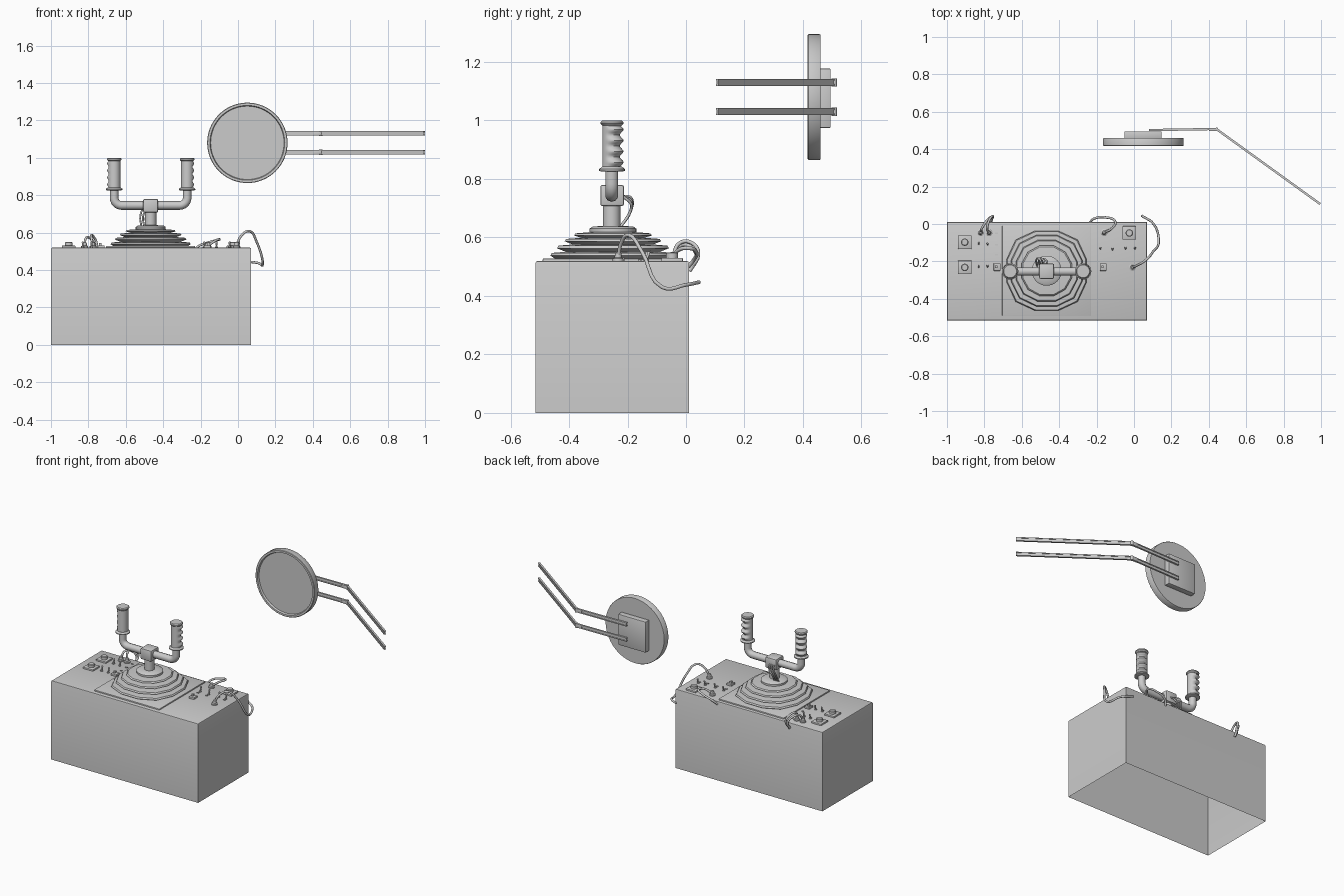
import bpy, bmesh, math
from math import sin, cos, pi, radians
from mathutils import Vector

if "Cube" in bpy.data.objects:
    bpy.data.objects.remove(bpy.data.objects["Cube"])

CX, CY, TOP = -0.467, -0.25, 0.52


def finish(name, bm, smooth=True):
    bmesh.ops.recalc_face_normals(bm, faces=bm.faces[:])
    me = bpy.data.meshes.new(name)
    bm.to_mesh(me)
    bm.free()
    ob = bpy.data.objects.new(name, me)
    bpy.context.collection.objects.link(ob)
    if smooth:
        bpy.ops.object.select_all(action='DESELECT')
        ob.select_set(True)
        bpy.context.view_layer.objects.active = ob
        bpy.ops.object.shade_smooth_by_angle(angle=radians(35))
    return ob


def box(name, lo, hi, bevel=0):
    bm = bmesh.new()
    bmesh.ops.create_cube(bm, size=1)
    for v in bm.verts:
        v.co = [(a + b) / 2 + c * (b - a) for a, b, c in zip(lo, hi, v.co)]
    if bevel:
        bmesh.ops.bevel(bm, geom=bm.edges[:], offset=bevel, segments=2,
                        affect='EDGES', profile=0.5)
    return finish(name, bm)


def loft(name, rings, smooth=True):
    bm = bmesh.new()
    rows = [[bm.verts.new(p) for p in r] for r in rings]
    n = len(rows[0])
    for a, b in zip(rows, rows[1:]):
        for i in range(n):
            j = (i + 1) % n
            bm.faces.new((a[i], a[j], b[j], b[i]))
    bm.faces.new(rows[0])
    bm.faces.new(rows[-1])
    return finish(name, bm, smooth)


def lathe(name, profile, loc, n=24, rot=(0, 0, 0)):
    ob = loft(name, [[(r * cos(2 * pi * i / n), r * sin(2 * pi * i / n), z)
                      for i in range(n)] for r, z in profile])
    ob.location, ob.rotation_euler = loc, rot
    return ob


def tube(name, pts, r, bezier=True):
    cu = bpy.data.curves.new(name, 'CURVE')
    cu.dimensions, cu.bevel_depth, cu.bevel_resolution = '3D', r, 3
    cu.use_fill_caps, cu.resolution_u = True, 5
    sp = cu.splines.new('BEZIER' if bezier else 'POLY')
    if bezier:
        sp.bezier_points.add(len(pts) - 1)
        for b, p in zip(sp.bezier_points, pts):
            b.co, b.handle_left_type, b.handle_right_type = p, 'AUTO', 'AUTO'
    else:
        sp.points.add(len(pts) - 1)
        for b, p in zip(sp.points, pts):
            b.co = (*p, 1)
    ob = bpy.data.objects.new(name, cu)
    bpy.context.collection.objects.link(ob)
    bpy.ops.object.select_all(action='DESELECT')
    ob.select_set(True)
    bpy.context.view_layer.objects.active = ob
    bpy.ops.object.convert(target='MESH')
    return bpy.context.view_layer.objects.active


# console box, open underneath, softened top edges
bm = bmesh.new()
bmesh.ops.create_cube(bm, size=1)
for v in bm.verts:
    v.co = (-0.465 + v.co.x * 1.07, -0.2525 + v.co.y * 0.525, (v.co.z + 0.5) * TOP)
bmesh.ops.delete(bm, geom=[f for f in bm.faces if f.normal.z < -0.9], context='FACES_ONLY')
bmesh.ops.bevel(bm, geom=[e for e in bm.edges if min(v.co.z for v in e.verts) > 0.5],
                offset=0.008, segments=2, affect='EDGES', profile=0.5)
finish("console_box", bm)

# bellows plate and folded bellows (12-sided, square-shouldered)
box("bellows_plate", (-0.705, -0.49, TOP - 0.01), (-0.23, -0.01, TOP + 0.008), 0.003)
folds = [(0.20, 0.526), (0.218, 0.538), (0.213, 0.547), (0.165, 0.551), (0.195, 0.563),
         (0.19, 0.572), (0.14, 0.576), (0.168, 0.587), (0.163, 0.595), (0.11, 0.599),
         (0.137, 0.607), (0.13, 0.614), (0.07, 0.619)]
rings = []
for r, z in folds:
    ring = []
    for q in range(4):
        for a, k in ((16, 1.0), (45, 1 + 0.45 * max(r - 0.1, 0)), (74, 1.0)):
            t, k = radians(a + 90 * q), k * 1.02
            ring.append((CX + r * k * cos(t), CY + r * k * sin(t), z))
    rings.append(ring)
loft("bellows", rings)
lathe("bellows_collar", [(0.07, 0.612), (0.08, 0.618), (0.08, 0.63), (0.07, 0.637), (0.03, 0.64)],
      (CX, CY, 0), 32)

# steering column and head block
lathe("column", [(0.03, 0.62), (0.03, 0.73)], (CX, -0.254, 0))
box("column_head", (CX - 0.04, -0.293, 0.707), (CX + 0.04, -0.212, 0.78), 0.008)
for i, x in enumerate((-0.025, -0.01, 0.005)):
    tube("column_cable", [(CX + x, -0.215, 0.74), (CX + x - 0.012, -0.188, 0.735 - 0.01 * i),
                          (CX + x - 0.03, -0.19, 0.69), (CX + x - 0.025, -0.225, 0.635)], 0.005)

# handlebar with rounded elbows
arc = [(0.155 + 0.04 * sin(t), 0.785 - 0.04 * cos(t)) for t in [k * pi / 12 for k in range(7)]]
half = [(x, z) for x, z in arc] + [(0.195, 0.85)]
path = [(CX - x, CY - 0.004, z) for x, z in reversed(half)] + [(CX + x, CY - 0.004, z) for x, z in half]
bar = tube("handlebar", path, 0.023, False)

# grips with finger waves facing outwards and back
for side in (-1, 1):
    gx, n = CX + side * 0.195, 24
    face = radians(90 - side * 35)
    rings = []
    for k in range(33):
        z = 0.838 + 0.15 * k / 32
        wave = 0.008 * cos(2 * pi * 4 * k / 32 + pi)
        ring = []
        for i in range(n):
            t = 2 * pi * i / n
            r = 0.033 + wave * max(cos(t - face), 0)
            ring.append((gx + r * cos(t), CY - 0.003 + r * sin(t), z))
        rings.append(ring)
    loft("grip", rings)
    lathe("grip_flange", [(0.036, 0.825), (0.044, 0.828), (0.044, 0.834), (0.034, 0.842)],
          (gx, CY - 0.003, 0))
    lathe("grip_cap", [(0.032, 0.982), (0.039, 0.989), (0.039, 0.995), (0.034, 1.0)],
          (gx, CY - 0.003, 0))

# square push buttons
for x, y in ((-0.905, -0.097), (-0.905, -0.232), (-0.025, -0.048)):
    box("button_base", (x - 0.036, y - 0.036, TOP - 0.005), (x + 0.036, y + 0.036, TOP + 0.01), 0.002)
    lathe("button", [(0.02, 0), (0.02, 0.026), (0.016, 0.029)], (x, y, TOP), 20)

# toggle switches
for x, y in ((-0.83, -0.109), (-0.783, -0.112), (-0.83, -0.233), (-0.783, -0.231),
             (-0.18, -0.135), (-0.115, -0.14), (-0.045, -0.135), (0.005, -0.135)):
    lathe("switch_nut", [(0.009, -0.004), (0.009, 0.006)], (x, y, TOP), 6)
    lathe("switch_lever", [(0.003, 0), (0.0055, 0.03), (0.004, 0.033)], (x, y, TOP), 10,
          (radians(-15), 0, 0))

# small indicators and slide blocks
for x, y in ((-0.735, -0.05), (-0.735, -0.11), (-0.735, -0.165),
             (-0.18, -0.158), (-0.115, -0.16), (-0.045, -0.16), (0.005, -0.15)):
    box("indicator", (x - 0.007, y - 0.004, TOP - 0.002), (x + 0.007, y + 0.004, TOP + 0.004))
for x in (-0.732, -0.165):
    box("slide_block", (x - 0.018, -0.25, TOP - 0.002), (x + 0.018, -0.21, TOP + 0.012), 0.002)
    box("slide_tab", (x - 0.01, -0.236, TOP), (x + 0.002, -0.222, TOP + 0.025))

# cable sockets and loose cables
cables = [
    [(-0.82, -0.046, 0.53), (-0.812, -0.02, 0.572), (-0.785, 0.02, 0.565), (-0.765, 0.036, 0.53), (-0.762, 0.012, 0.485)],
    [(-0.775, -0.046, 0.53), (-0.785, -0.02, 0.582), (-0.772, 0.025, 0.578), (-0.755, 0.042, 0.54), (-0.765, 0.012, 0.49)],
    [(-0.16, -0.046, 0.53), (-0.115, -0.02, 0.56), (-0.1, 0.012, 0.563), (-0.15, 0.035, 0.55), (-0.215, 0.028, 0.525), (-0.235, 0.008, 0.5)],
    [(-0.008, -0.232, 0.53), (0.015, -0.222, 0.58), (0.06, -0.195, 0.608), (0.1, -0.15, 0.55), (0.132, -0.082, 0.43),
     (0.105, 0.0, 0.438), (0.04, 0.045, 0.447)]]
for c in cables:
    lathe("cable_socket", [(0.019, -0.004), (0.019, 0.008), (0.012, 0.011), (0.011, 0.026), (0.006, 0.03)],
          (c[0][0], c[0][1], TOP), 16)
    tube("cable", c, 0.0065)

# round screen with recessed face, and its mounting plate
lathe("screen", [(0.213, -0.46), (0.215, -0.457), (0.215, -0.419), (0.212, -0.416), (0.2, -0.416), (0.196, -0.428)],
      (0.05, 0, 1.08), 64, (radians(90), 0, 0)).location.y = 0
bpy.context.object.scale.z = 1
for p in bpy.context.object.data.vertices:
    p.co.z = p.co.z
box("screen_mount", (-0.052, 0.455, 0.975), (0.148, 0.495, 1.177), 0.003)


# twin folding arms: channel-section rails between joints
def rail(a, b, z):
    a, b = Vector(a), Vector(b)
    length, ang = (b - a).length, math.atan2(b.y - a.y, b.x - a.x)
    for nm, h, z0 in (("arm_web", 0.007, 0), ("arm_flange", 0.003, 0.009), ("arm_flange", 0.003, -0.009)):
        w = 0.003 if nm == "arm_web" else 0.006
        ob = box(nm, (0, -w, z0 - h), (length, w, z0 + h))
        ob.location, ob.rotation_euler = (a.x, a.y, z), (0, 0, ang)


for z in (1.03, 1.13):
    rail((0.08, 0.502), (0.44, 0.508), z)
    rail((0.44, 0.508), (0.995, 0.107), z)
    lathe("arm_joint", [(0.009, -0.014), (0.009, 0.014)], (0.442, 0.507, z), 12)
    box("arm_bracket", (0.40, 0.497, z - 0.011), (0.445, 0.514, z + 0.011), 0.002)
